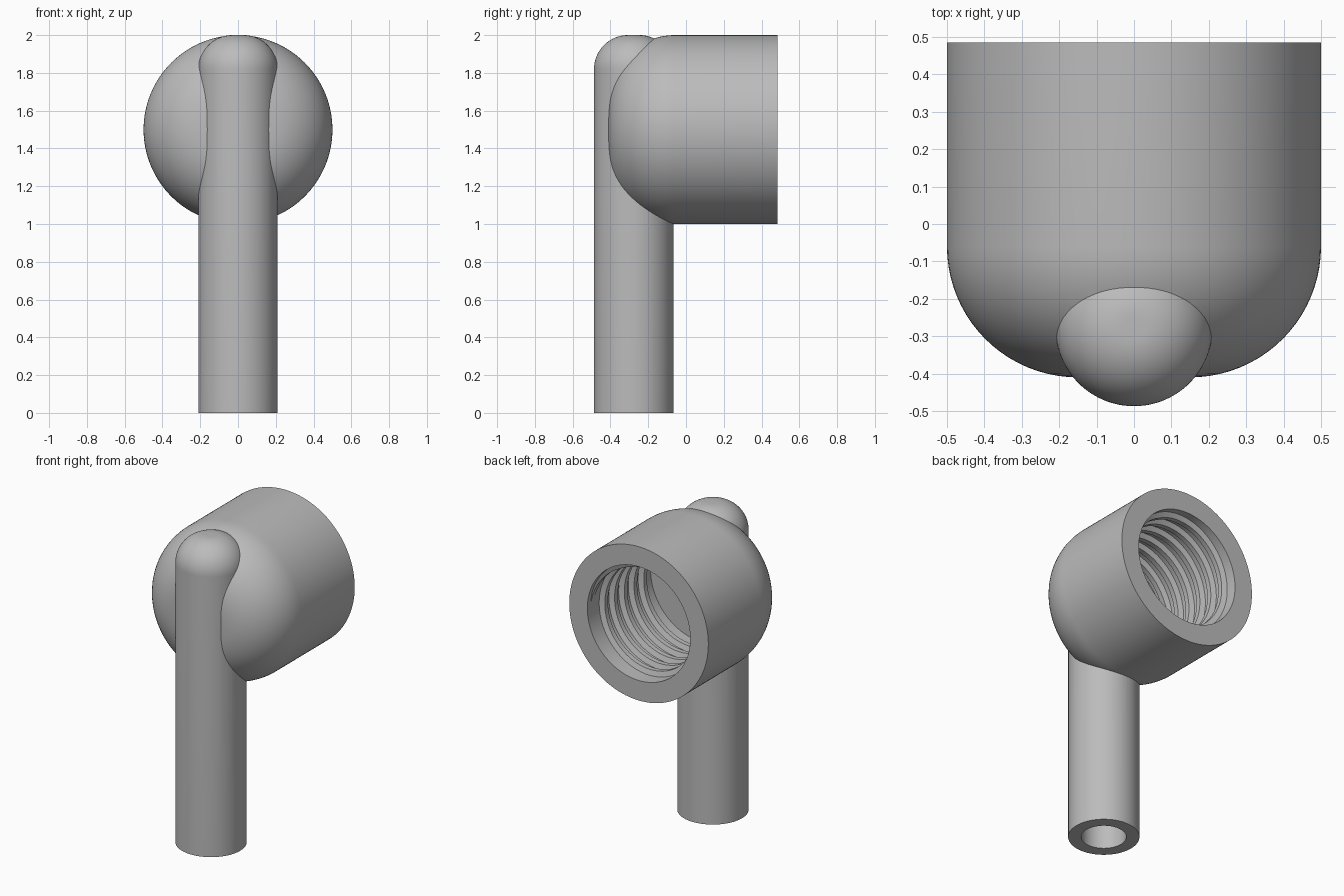
import bpy, bmesh, math
from mathutils import Matrix, Vector

cube = bpy.data.objects.get("Cube")
if cube:
    bpy.data.objects.remove(cube, do_unlink=True)

grey = bpy.data.materials.new("plain grey")
grey.use_nodes = True
colour = (0.5, 0.5, 0.5, 1)
grey.diffuse_color = colour
grey.node_tree.nodes["Principled BSDF"].inputs["Base Color"].default_value = colour

HEAD_Z, STEM_Y, BACK = 1.5, -0.277, 0.485
HEAD_R, BORE_R, FLOOR = 0.5, 0.37, -0.165
STEM_R, HOLE_R = 0.21, 0.133


def add_object(name, bm):
    bmesh.ops.recalc_face_normals(bm, faces=bm.faces)
    mesh = bpy.data.meshes.new(name)
    bm.to_mesh(mesh)
    bm.free()
    mesh.materials.append(grey)
    obj = bpy.data.objects.new(name, mesh)
    bpy.context.collection.objects.link(obj)
    return obj


def lathe(name, profile, matrix, segments=96):
    """Closed solid turned about local z from (radius, height) points."""
    bm = bmesh.new()
    rings = []
    for r, h in profile:
        rings.append([bm.verts.new((r * math.cos(a), r * math.sin(a), h))
                      for a in (math.tau * i / segments for i in range(segments))])
    for low, high in zip(rings, rings[1:]):
        for i in range(segments):
            j = (i + 1) % segments
            bm.faces.new((low[i], low[j], high[j], high[i]))
    bm.faces.new(rings[0])
    bm.faces.new(rings[-1])
    bm.transform(matrix)
    return add_object(name, bm)


def rounded_end(radius, fillet, end, steps=20):
    """Profile points for a filleted end."""
    return [(radius - fillet + fillet * math.cos(a), end - fillet + fillet * math.sin(a))
            for a in (math.pi / 2 * i / steps for i in range(steps + 1))]


def combine(target, tool, operation):
    mod = target.modifiers.new(operation, "BOOLEAN")
    mod.operation, mod.solver, mod.object = operation, "EXACT", tool
    bpy.context.view_layer.objects.active = target
    bpy.ops.object.modifier_apply(modifier=mod.name)
    bpy.data.objects.remove(tool, do_unlink=True)


def smooth(obj):
    bpy.ops.object.select_all(action="DESELECT")
    obj.select_set(True)
    bpy.context.view_layer.objects.active = obj
    bpy.ops.object.shade_smooth_by_angle(angle=math.radians(30))


# Local z points to the front for the head, up for the stem
forward = Matrix.Translation((0, 0, HEAD_Z)) @ Matrix.Rotation(math.pi / 2, 4, "X")
upright = Matrix.Translation((0, STEM_Y, 0))

# Round-nosed head and round-topped stem, merged
body = lathe("elbow_body", [(HEAD_R, -BACK)] + rounded_end(HEAD_R, 0.35, 0.41), forward, 128)
stem = lathe("stem", [(STEM_R, 0)] + rounded_end(STEM_R, 0.18, 2.0), upright)
combine(body, stem, "UNION")

# Wide socket in the back of the head, narrow hole up the stem
socket = lathe("socket_cutter", [(BORE_R, -BACK - 0.1), (BORE_R, -FLOOR)], forward, 128)
combine(body, socket, "DIFFERENCE")
hole = lathe("hole_cutter", [(HOLE_R, -0.1), (HOLE_R, HEAD_Z)], upright)
combine(body, hole, "DIFFERENCE")
smooth(body)

# Screw thread winding along the socket wall
PITCH, TURNS, STEPS = 0.1, 5.6, 72
bm = bmesh.new()
count = int(TURNS * STEPS)
previous = None
for i in range(count + 1):
    angle = math.tau * i / STEPS
    y = BACK - 0.05 - PITCH * i / STEPS
    fade = min(1, i / 12, (count - i) / 12)
    crest = BORE_R + 0.002 - 0.034 * fade
    section = [(BORE_R + 0.01, -0.032), (crest, -0.016), (crest, 0.016), (BORE_R + 0.01, 0.032)]
    ring = [bm.verts.new(Vector((r * math.cos(angle), y + dy, HEAD_Z + r * math.sin(angle))))
            for r, dy in section]
    if previous:
        for k in range(4):
            n = (k + 1) % 4
            bm.faces.new((previous[k], previous[n], ring[n], ring[k]))
    else:
        bm.faces.new(ring)
    previous = ring
bm.faces.new(previous)
smooth(add_object("socket_thread", bm))
